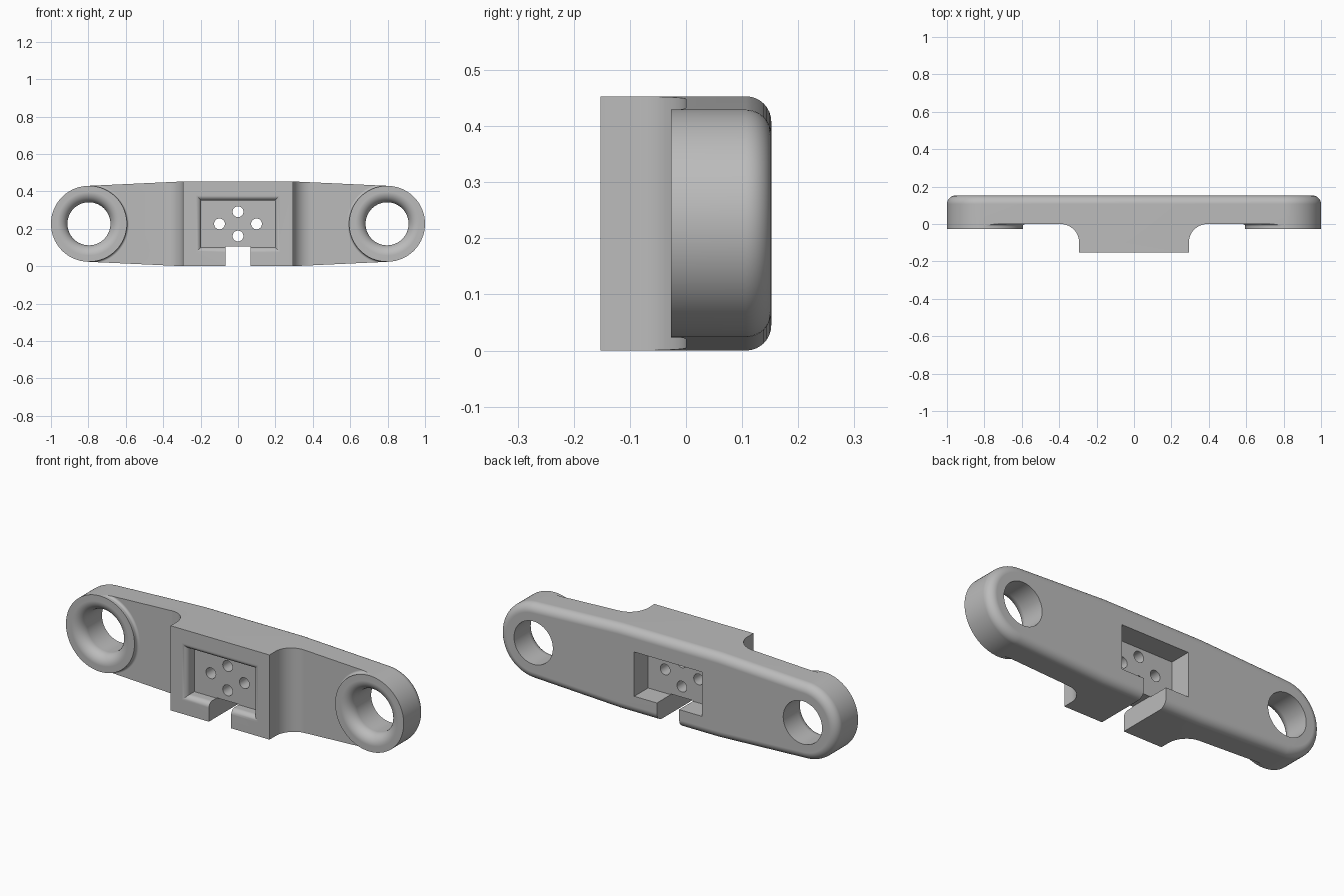
import bpy, bmesh
from math import sin, cos, pi, radians

if "Cube" in bpy.data.objects:
    bpy.data.objects.remove(bpy.data.objects["Cube"], do_unlink=True)

# Main sizes
BOSS_X, MID_Z, BOSS_R = 0.797, 0.2265, 0.203
HALF_W, HALF_H = 0.293, 0.2265
FRONT, BACK, BOSS_Y = -0.152, 0.152, -0.027
EDGE_R = 0.045

grey = bpy.data.materials.new("plain grey")
grey.use_nodes = True
grey.diffuse_color = (0.5, 0.5, 0.5, 1)
grey.node_tree.nodes["Principled BSDF"].inputs["Base Color"].default_value = (0.5, 0.5, 0.5, 1)


def loft(name, rings):
    """Closed solid skinned through rings with equal point counts."""
    bm = bmesh.new()
    loops = [[bm.verts.new(p) for p in ring] for ring in rings]
    n = len(loops[0])
    for a, b in zip(loops, loops[1:]):
        for i in range(n):
            j = (i + 1) % n
            bm.faces.new((a[i], a[j], b[j], b[i]))
    bm.faces.new(loops[0][::-1])
    bm.faces.new(loops[-1])
    bmesh.ops.recalc_face_normals(bm, faces=bm.faces)
    mesh = bpy.data.meshes.new(name)
    bm.to_mesh(mesh)
    bm.free()
    mesh.materials.append(grey)
    ob = bpy.data.objects.new(name, mesh)
    bpy.context.collection.objects.link(ob)
    return ob


def cut(target, cutter):
    """Subtract the cutter for good, then remove it."""
    mod = target.modifiers.new("cut", "BOOLEAN")
    mod.operation, mod.solver, mod.object = "DIFFERENCE", "EXACT", cutter
    bpy.context.view_layer.update()
    bpy.context.view_layer.objects.active = target
    bpy.ops.object.modifier_apply(modifier=mod.name)
    bpy.data.objects.remove(cutter, do_unlink=True)


def arc(a0, a1, steps):
    return [radians(a0 + (a1 - a0) * i / steps) for i in range(steps + 1)]


def circle(x, z, r, y, n=64):
    return [(x + r * cos(2 * pi * i / n), y, z + r * sin(2 * pi * i / n)) for i in range(n)]


def rect(x, z, y, mid=MID_Z):
    return [(-x, y, mid - z), (x, y, mid - z), (x, y, mid + z), (-x, y, mid + z)]


def box(name, x, z0, z1, y0, y1):
    mid, half = (z0 + z1) / 2, (z1 - z0) / 2
    return loft(name, [rect(x, half, y, mid) for y in (y0, y1)])


def bar_outline(inset, y):
    """Bar outline: rounded ends joined to a slightly taller middle."""
    pts = []
    for s in (1, -1):
        r = BOSS_R - inset
        pts += [(s * (BOSS_X + r * cos(a)), y, MID_Z + s * r * sin(a)) for a in arc(-87, 87, 40)]
        pts += [(s * x, y, MID_Z + s * (HALF_H - inset)) for x in (HALF_W,)]
        pts += [(-s * HALF_W, y, MID_Z + s * (HALF_H - inset))]
    return pts


def boss_outline(side, r, y):
    """Half circle facing the middle, open past the end of the bar."""
    pts = [(BOSS_X + r * cos(a), y, MID_Z + r * sin(a)) for a in arc(90, 270, 40)]
    pts += [(1.3, y, MID_Z - r), (1.3, y, MID_Z + r)]
    return [(side * x, yy, z) for x, yy, z in pts]


# Bar with a rounded back edge
rings = [bar_outline(0, FRONT)]
rings += [bar_outline(EDGE_R * (1 - cos(a)), BACK - EDGE_R + EDGE_R * sin(a)) for a in arc(0, 90, 8)]
body = loft("mounting_bracket", rings)

for side in (1, -1):
    # Cut back the arm, leaving a cove beside the block and a raised boss
    cove = 0.1
    prof = [(HALF_W, -0.4)]
    prof += [(HALF_W + cove - cove * cos(a), -cove + cove * sin(a)) for a in arc(0, 90, 12)]
    prof += [(1.2, 0), (1.2, -0.4)]
    arm = loft("arm_cutter", [[(side * x, y, z) for x, y in prof] for z in (-0.2, 0.7)])
    foot = 0.013
    keep = [boss_outline(side, BOSS_R, BOSS_Y)]
    keep += [boss_outline(side, BOSS_R + foot * (1 - cos(a)), -foot + foot * sin(a)) for a in arc(0, 90, 5)]
    keep += [boss_outline(side, BOSS_R + foot, 0.1)]
    cut(arm, loft("boss_keeper", keep))
    cut(body, arm)

    # Through hole with a rounded mouth
    hole, mouth = 0.115, 0.055
    rings = [circle(side * BOSS_X, MID_Z, hole + mouth, -0.3)]
    rings += [circle(side * BOSS_X, MID_Z, hole + mouth * (1 - sin(a)), BOSS_Y + mouth * (1 - cos(a)))
              for a in arc(0, 90, 8)]
    rings += [circle(side * BOSS_X, MID_Z, hole, 0.3)]
    cut(body, loft("hole_cutter", rings))

# Front recess with a rounded rim
rim = 0.028
rings = [rect(0.225, 0.153, -0.3)]
rings += [rect(0.225 - rim * sin(a), 0.153 - rim * sin(a), FRONT + rim * (1 - cos(a))) for a in arc(0, 90, 6)]
rings += [rect(0.225 - rim, 0.153 - rim, -0.088)]
cut(body, loft("recess_cutter", rings))

# Back pocket and cable slot
cut(body, box("pocket_cutter", 0.2, 0.1, 0.337, 0.035, 0.4))
cut(body, box("slot_cutter", 0.066, -0.2, 0.104, -0.4, 0.4))

# Four small pin holes
for x, z in ((0.099, 0), (-0.099, 0), (0, 0.065), (0, -0.065)):
    cut(body, loft("pin_cutter", [circle(x, 0.226 + z, 0.029, y, 32) for y in (-0.3, 0.3)]))

# Smooth curves, crisp edges, flat large faces
bpy.ops.object.select_all(action="DESELECT")
body.select_set(True)
bpy.context.view_layer.objects.active = body
bpy.ops.object.shade_smooth_by_angle(angle=radians(30))
weighted = body.modifiers.new("weighted normals", "WEIGHTED_NORMAL")
weighted.keep_sharp = True
